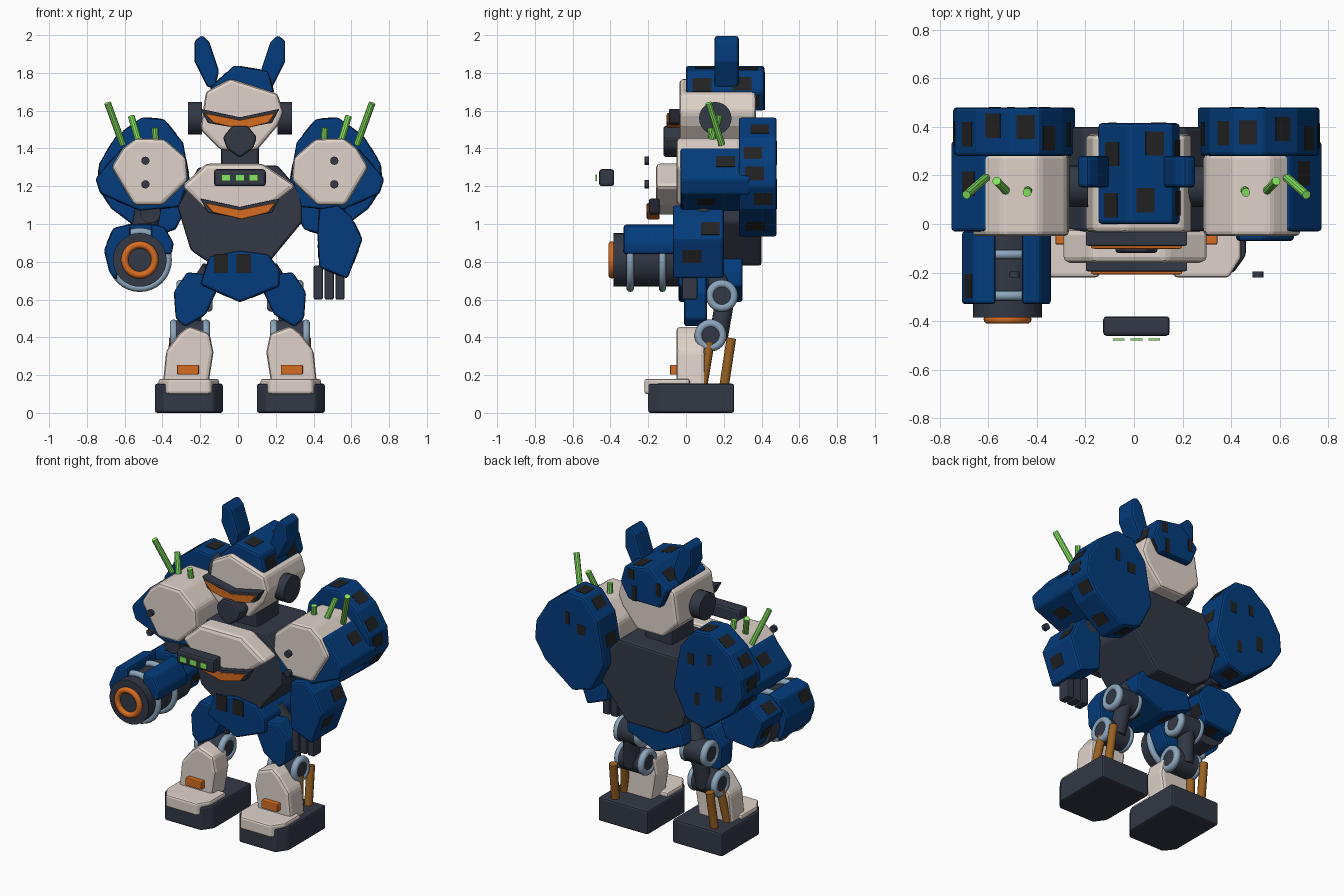
import bpy, bmesh, math, random
from mathutils import Vector

default = bpy.data.objects.get("Cube")
if default:
    bpy.data.objects.remove(default, do_unlink=True)
random.seed(4)
MID = 0.01  # symmetry plane of the body
SIDES = (("right", -1), ("left", 1))


def material(name, *rgb):
    mat = bpy.data.materials.new(name)
    mat.use_nodes = True
    mat.diffuse_color = (*rgb, 1)
    mat.node_tree.nodes["Principled BSDF"].inputs["Base Color"].default_value = (*rgb, 1)
    return mat


blue = material("navy_blue", .001, .045, .2)
beige = material("warm_beige", .74, .65, .59)
dark = material("dark_slate", .032, .04, .06)
black = material("camo_black", .016, .016, .017)
orange = material("bright_orange", .68, .15, .015)
green = material("bright_green", .26, .86, .13)
silver = material("steel_blue", .26, .38, .5)
brown = material("piston_bronze", .32, .12, .015)


def finish(name, bm, mat, bevel=0.0, smooth=False):
    bmesh.ops.recalc_face_normals(bm, faces=bm.faces)
    mesh = bpy.data.meshes.new(name)
    bm.to_mesh(mesh)
    bm.free()
    mesh.materials.append(mat)
    obj = bpy.data.objects.new(name, mesh)
    bpy.context.scene.collection.objects.link(obj)
    if smooth:
        mesh.shade_smooth()
        mesh.set_sharp_from_angle(angle=math.radians(35))
    if bevel:
        mod = obj.modifiers.new("edge_bevel", "BEVEL")
        mod.width, mod.segments = bevel, 2
    return obj


def prism(bm, lower, upper):
    a = [bm.verts.new(p) for p in lower]
    b = [bm.verts.new(p) for p in upper]
    bm.faces.new(a)
    bm.faces.new(b)
    for i in range(len(a)):
        j = (i + 1) % len(a)
        bm.faces.new((a[i], a[j], b[j], b[i]))


def slab(name, pts, front, back, mat, side=1, bevel=.014):
    """Front outline (x, z) extruded along y."""
    bm = bmesh.new()
    prism(bm, [(MID + side * x, front, z) for x, z in pts],
          [(MID + side * x, back, z) for x, z in pts])
    return finish(name, bm, mat, bevel)


def pair(name, pts, front, back, mat, bevel=.014):
    for tag, side in SIDES:
        slab(tag + "_" + name, pts, front, back, mat, side, bevel)


def rect(x, z, w, h):
    return [(x - w, z - h), (x + w, z - h), (x + w, z + h), (x - w, z + h)]


def rod(name, start, end, radius, mat, sides=24):
    start, end = Vector(start), Vector(end)
    axis = end - start
    bm = bmesh.new()
    bmesh.ops.create_cone(bm, cap_ends=True, segments=sides, radius1=radius,
                          radius2=radius, depth=axis.length)
    obj = finish(name, bm, mat, smooth=True)
    obj.location = (start + end) / 2
    obj.rotation_euler = axis.to_track_quat("Z", "Y").to_euler()


def hoop(name, centre, major, minor, mat, axis="Y"):
    turn = (math.pi / 2, 0, 0) if axis == "Y" else (0, math.pi / 2, 0)
    bpy.ops.mesh.primitive_torus_add(major_radius=major, minor_radius=minor, major_segments=32,
                                     minor_segments=10, location=centre, rotation=turn)
    obj = bpy.context.object
    obj.name = name
    obj.data.materials.append(mat)
    bpy.ops.object.shade_smooth()


def camo(name, pts, front, back, side=1, rows=1, rear=0):
    """Thin dark plates scattered on the rim, and on the rear face if asked."""
    bm = bmesh.new()
    ring = [Vector((MID + side * x, 0, z)) for x, z in pts]
    centre = sum(ring, Vector()) / len(ring)
    row_length = (back - front) / rows
    for i, a in enumerate(ring):
        edge = ring[(i + 1) % len(ring)] - a
        if edge.length < .1:
            continue
        out = Vector((edge.z, 0, -edge.x)).normalized()
        if out.dot(a + edge / 2 - centre) < 0:
            out = -out
        for row in range(rows):
            start = a + edge * random.uniform(.15, .4)
            along = edge.normalized() * .075
            depth = min(.1, row_length * .6)
            start.y = front + row * row_length + random.uniform(.02, row_length - depth - .02)
            deep = Vector((0, depth, 0))
            low = [start, start + along, start + along + deep, start + deep]
            prism(bm, [p - out * .004 for p in low], [p + out * .002 for p in low])
    for k in range(rear):
        spot = centre.lerp(ring[(2 * k) % len(ring)], random.uniform(.4, .7))
        box = rect(spot.x, spot.z, random.uniform(.015, .03), random.uniform(.03, .05))
        prism(bm, [(x, back - .004, z) for x, z in box], [(x, back + .002, z) for x, z in box])
    finish(name, bm, black)


# Head, helmet and ears
face = [(-.05, 1.77), (.2, 1.69), (.23, 1.59), (.2, 1.52), (.09, 1.39), (-.1, 1.39),
        (-.21, 1.5), (-.18, 1.7)]
slab("head", face, -.035, .37, beige, bevel=.02)
helmet = [(-.16, 1.72), (-.03, 1.84), (.15, 1.81), (.18, 1.7), (.12, 1.6), (-.11, 1.6)]
slab("helmet", helmet, 0, .415, blue)
camo("helmet_camo", helmet, 0, .415, rows=2, rear=3)
ear = [(.24, 1.97), (.2, 2), (.16, 1.96), (.11, 1.81), (.13, 1.73), (.17, 1.72), (.24, 1.86)]
pair("ear", ear, .15, .28, blue)
for tag, side in SIDES:
    rod(tag + "_ear_disc", (MID + side * .2, .155, 1.56), (MID + side * .275, .155, 1.56), .086, dark)
visor = [(-.19, 1.588), (0, 1.55), (.19, 1.588), (.15, 1.535), (.01, 1.5), (-.14, 1.535)]
brow = [(-.21, 1.61), (0, 1.565), (.21, 1.61), (.17, 1.535), (0, 1.505), (-.17, 1.535)]
slab("visor", visor, -.102, -.03, orange, bevel=.006)
slab("brow", brow, -.09, -.03, dark, bevel=.006)
snout = [(-.04, 1.52), (.04, 1.52), (.09, 1.46), (.07, 1.4), (0, 1.35), (-.07, 1.4), (-.09, 1.46)]
slab("snout", snout, -.12, -.02, dark)
slab("neck", rect(0, 1.36, .1, .08), .04, .27, dark)

# Torso, chest plate and chest vent
torso = [(-.22, 1.3), (.2, 1.31), (.33, 1.16), (.33, 1.01), (.14, .78), (-.14, .78),
         (-.26, .86), (-.33, 1.09)]
slab("torso", torso, -.03, .4, dark)
chest = [(-.23, 1.27), (-.18, 1.32), (.12, 1.32), (.3, 1.2), (.17, 1.1), (0, 1.05),
         (-.18, 1.07), (-.31, 1.2)]
slab("chest_plate", chest, -.16, -.02, beige, bevel=.025)
slab("chest_vent", [(x, z - .475) for x, z in visor], -.208, -.14, orange, bevel=.006)
slab("chest_vent_brow", [(x, z - .475) for x, z in brow], -.195, -.14, dark, bevel=.006)

# Sensor bar hovering ahead of the chest
slab("sensor_bar", rect(0, 1.245, .137, .045), -.46, -.38, dark)
for i in (-1, 0, 1):
    slab("sensor_light", rect(i * .073, 1.245, .024, .018), -.48, -.472, green, bevel=0)

# Shoulders: front plate, side guard and rear guard, with antennae and bolts
plate = [(.62, 1.4), (.55, 1.455), (.4, 1.45), (.285, 1.35), (.275, 1.23), (.41, 1.1),
         (.56, 1.1), (.68, 1.3)]
guard = [(.765, 1.24), (.63, 1.4), (.4, 1.41), (.28, 1.2), (.32, 1.09), (.53, 1.07), (.74, 1.16)]
rear = [(.52, 1.565), (.4, 1.555), (.3, 1.43), (.25, 1.15), (.34, .97), (.48, .93), (.68, 1.08),
        (.755, 1.2), (.745, 1.32), (.66, 1.46)]
pair("shoulder_plate", plate, -.05, .29, beige, .02)
pair("shoulder_guard", guard, -.03, .34, blue)
pair("shoulder_rear", rear, .28, .48, blue)
antennae = [((.62, .19, 1.42), (.7, .12, 1.64)), ((.53, .13, 1.42), (.575, .177, 1.57)),
            ((.445, .14, 1.42), (.45, .13, 1.51))]
for tag, side in SIDES:
    camo(tag + "_guard_camo", guard, -.03, .34, side)
    camo(tag + "_rear_camo", rear, .28, .48, side, rear=3 - side)
    for a, b in antennae:
        rod(tag + "_antenna", *[(MID + side * x, y, z) for x, y, z in (a, b)], .018, green, 10)
    for z in (1.21, 1.335):
        rod(tag + "_bolt", (MID + side * .5, -.22, z), (MID + side * .5, -.195, z), .022, dark, 12)
    rod(tag + "_upper_arm", (MID + side * .475, .1, 1.15), (MID + side * .52, .08, .88), .07, dark)
    rod(tag + "_arm_pivot", (MID + side * .475, -.02, 1.06), (MID + side * .475, .2, 1.06), .055, dark)

# Left forearm and fingers
forearm = [(.42, 1.08), (.52, 1.1), (.59, 1.04), (.65, .92), (.57, .71), (.42, .77), (.41, .95)]
slab("left_forearm", forearm, -.07, .2, blue)
camo("left_forearm_camo", forearm, -.07, .2)
for x in (.415, .473, .53):
    slab("left_finger", rect(x, .69, .024, .09), -.02, .06, dark, bevel=.008)

# Right arm cannon
CX, CZ = -.52, .81
rod("cannon_core", (CX, -.335, CZ), (CX, .06, CZ), .14, dark, 32)
rod("cannon_muzzle", (CX, -.385, CZ), (CX, -.33, CZ), .142, dark, 32)
hoop("cannon_mouth_ring", (CX, -.392, CZ), .08, .019, orange)
for y in (-.295, -.125):
    hoop("cannon_band", (CX, y, CZ), .15, .02, silver)
shells = {"outer": [(.72, .86), (.67, .98), (.58, 1), (.58, .92), (.65, .83), (.65, .7), (.69, .74)],
          "inner": [(.47, .92), (.47, 1), (.4, .985), (.35, .9), (.36, .84), (.4, .84)]}
for tag, outline in shells.items():
    slab("cannon_shell_" + tag, outline, -.33, -.03, blue, -1)
    camo("cannon_camo_" + tag, outline[:3], -.33, -.03, -1)
elbow = [(.7, .92), (.6, 1), (.44, 1), (.36, .9), (.42, .74), (.62, .72)]
slab("right_elbow_guard", elbow, -.03, .18, blue, -1)
camo("right_elbow_camo", elbow, -.03, .18, -1)

# Pelvis and thigh guards
pelvis = [(-.21, .68), (-.16, .83), (0, .86), (.15, .84), (.21, .76), (.21, .67), (0, .585)]
slab("pelvis", pelvis, -.04, .3, blue)
camo("pelvis_camo", pelvis, -.04, .3)
for x in (-.1, .02):
    slab("pelvis_patch", rect(x, .79, .038, .05), -.045, -.038, black, bevel=0)
thigh = [(.35, .64), (.28, .745), (.15, .73), (.12, .65), (.18, .52), (.29, .455), (.34, .5)]
pair("thigh_guard", thigh, -.01, .11, blue)

# Shin plates
shin = [(.32, .42), (.27, .46), (.16, .42), (.14, .32), (.17, .13), (.41, .13), (.39, .33)]
pair("shin", shin, -.05, .1, beige, .02)
pair("shin_marker", rect(.275, .228, .058, .026), -.085, -.045, orange, .006)

# Leg joints, pistons and feet
foot = [(.09, -.13), (.14, -.2), (.4, -.2), (.45, -.13), (.45, .255), (.09, .255)]
toe = [(.11, -.14), (.16, -.22), (.38, -.22), (.43, -.14), (.43, .02), (.11, .02)]
for tag, side in SIDES:
    def at(x, y, z):
        return (MID + side * x, y, z)

    for part, x, y, z, half in (("hip", .24, .19, .62, .075), ("knee", .265, .13, .41, .085)):
        rod(f"{tag}_{part}_barrel", at(x - half, y, z), at(x + half, y, z), .08, dark)
        rod(f"{tag}_{part}_hub", at(x - half - .014, y, z), at(x + half + .014, y, z), .05, dark)
        for end in (-half, half):
            hoop(f"{tag}_{part}_ring", at(x + end, y, z), .063, .022, silver, "X")
    rod(tag + "_leg_link", at(.24, .21, .62), at(.265, .17, .39), .05, dark)
    rod(tag + "_hip_link", at(.15, .15, .76), at(.24, .19, .62), .055, dark)
    rod(tag + "_rear_piston", at(.35, .24, .395), at(.36, .2, .13), .026, brown, 12)
    rod(tag + "_front_piston", at(.345, .125, .37), at(.375, .085, .13), .026, brown, 12)
    for part, plan, low, high, mat in (("foot", foot, 0, .155, dark), ("toe_cap", toe, .1, .18, beige)):
        bm = bmesh.new()
        prism(bm, [at(x, y, low) for x, y in plan], [at(x, y, high) for x, y in plan])
        finish(f"{tag}_{part}", bm, mat, .012)
